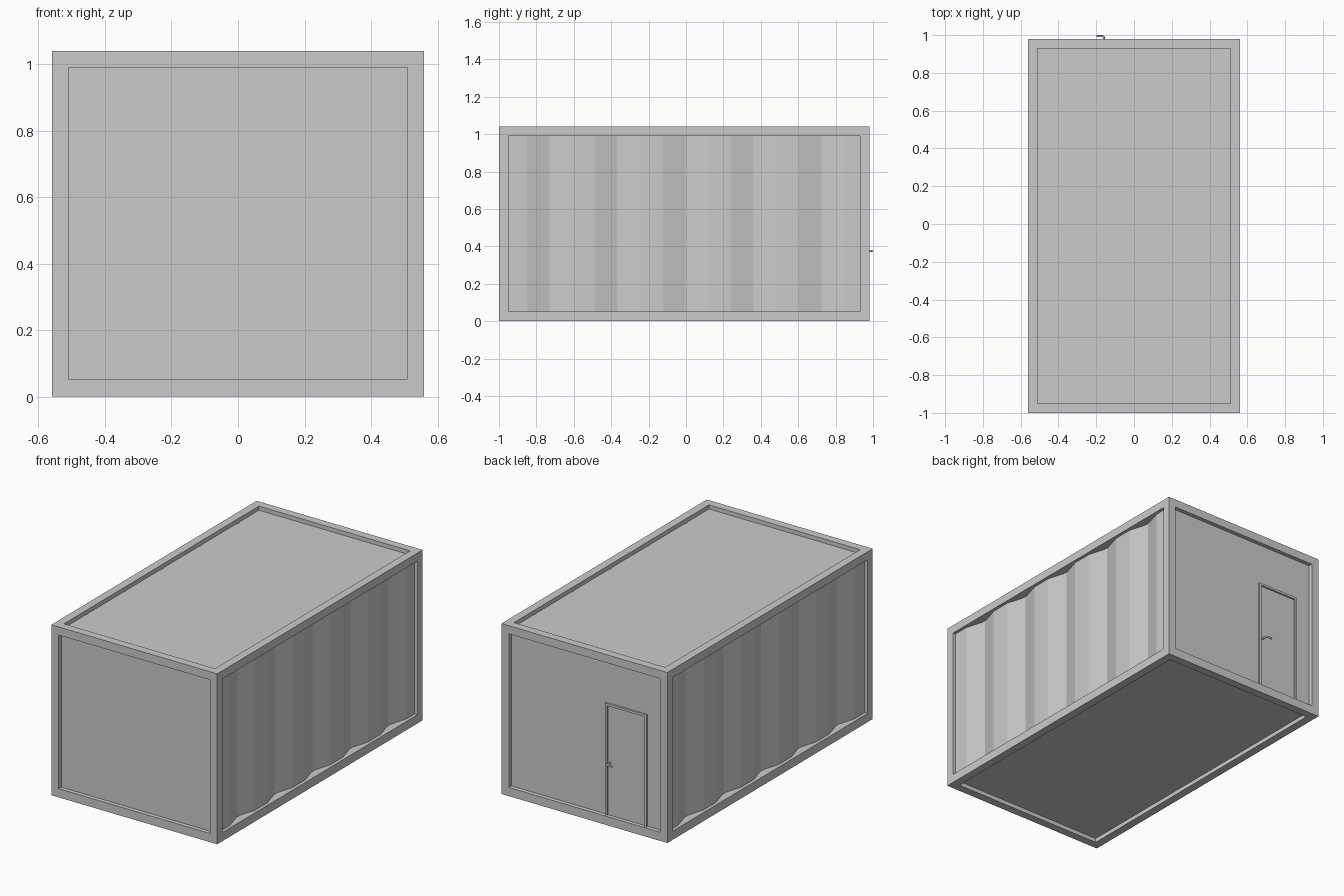
import bpy, bmesh
from mathutils import Matrix, Vector

if "Cube" in bpy.data.objects:
    bpy.data.objects.remove(bpy.data.objects["Cube"])

X, Y0, Y1, H, T = 0.56, -1.0, 0.98, 1.04, 0.05   # outer size and bar width
REC = 0.025                                      # panel recess


def make(name, bm):
    me = bpy.data.meshes.new(name)
    bm.to_mesh(me)
    bm.free()
    ob = bpy.data.objects.new(name, me)
    bpy.context.collection.objects.link(ob)
    return ob


def boxes(name, spans):
    """One object from boxes given as (x0, x1, y0, y1, z0, z1)."""
    bm = bmesh.new()
    for x0, x1, y0, y1, z0, z1 in spans:
        c = Vector(((x0 + x1) / 2, (y0 + y1) / 2, (z0 + z1) / 2))
        s = Matrix.Diagonal((x1 - x0, y1 - y0, z1 - z0, 1))
        bmesh.ops.create_cube(bm, size=1, matrix=Matrix.Translation(c) @ s)
    return make(name, bm)


# outer frame: long rails, cross rails and corner posts
bars = []
for z0, z1 in ((0, T + 0.003), (H - T, H)):
    for x in (-X, X - T):
        bars.append((x, x + T, Y0, Y1, z0, z1))
    for y in (Y0, Y1 - T):
        bars.append((-X + T, X - T, y, y + T, z0, z1))
for x in (-X, X - T):
    for y in (Y0, Y1 - T):
        bars.append((x, x + T, y, y + T, T + 0.003, H - T))
boxes("frame", bars)

# recessed flat panels
I = X - T / 2
P = 0.015
boxes("roof", [(-I + .02, I - .02, Y0 + REC, Y1 - REC, H - REC - P, H - REC)])
boxes("floor", [(-I + .02, I - .02, Y0 + REC, Y1 - REC, REC, REC + P)])
boxes("front_panel", [(-I, I, Y0 + REC, Y0 + REC + P, REC, H - REC)])
boxes("back_panel", [(-I, I, Y1 - REC - P, Y1 - REC, REC, H - REC)])

# corrugated side wall, three facets per wave, mirrored to the other side
XIN, XOUT, STEP = 0.505, 0.541, 0.1213
profile = [(XIN if i % 3 == 2 else XOUT, -0.9725 + i * STEP) for i in range(17)]
bm = bmesh.new()
cols = [[bm.verts.new((x, y, z)) for z in (0.03, H - 0.022)] for x, y in profile]
for a, b in zip(cols, cols[1:]):
    bm.faces.new((a[0], b[0], b[1], a[1]))
wall = make("side_wall", bm)
wall.modifiers.new("Mirror", 'MIRROR').use_axis[0] = True

# door on the back: leaf and raised surround
DX0, DX1, DZ0, DZ1, W = -0.41, -0.13, T, 0.735, 0.014
YB = Y1 - REC
boxes("door_leaf", [(DX0 + W, DX1 - W, YB - P, YB + 0.002, DZ0, DZ1 - W)])
boxes("door_surround", [
    (DX0, DX0 + W, YB - P, YB + 0.012, DZ0, DZ1 - W),
    (DX1 - W, DX1, YB - P, YB + 0.012, DZ0, DZ1 - W),
    (DX0, DX1, YB - P, YB + 0.012, DZ1 - W, DZ1)])

# bent lever handle
cu = bpy.data.curves.new("door_handle", 'CURVE')
cu.dimensions = '3D'
cu.bevel_depth = 0.0055
cu.bevel_resolution = 2
cu.use_fill_caps = True
sp = cu.splines.new('POLY')
path = [(-0.160, YB), (-0.160, 0.988), (-0.162, 0.993), (-0.167, 0.9945), (-0.198, 0.9945)]
sp.points.add(len(path) - 1)
for p, (x, y) in zip(sp.points, path):
    p.co = (x, y, 0.375, 1)
bpy.context.collection.objects.link(bpy.data.objects.new("door_handle", cu))
